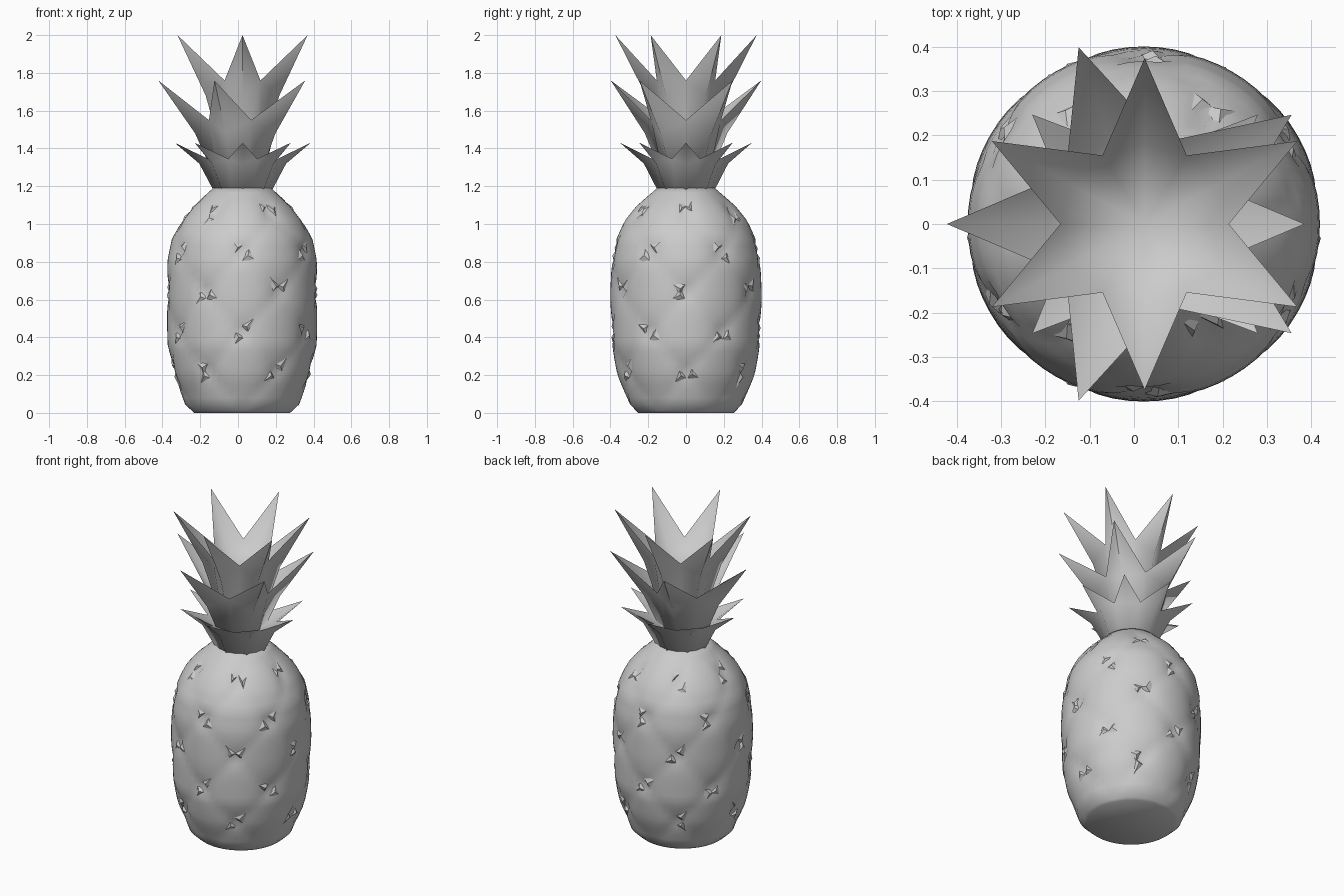
import bpy, bmesh, random
from math import pi, sin, cos, radians, exp
from mathutils import Vector

if "Cube" in bpy.data.objects:
    bpy.data.objects.remove(bpy.data.objects["Cube"])
random.seed(4)
CX = 0.022

grey = bpy.data.materials.new("plain grey")
grey.use_nodes = True
colour = (0.6, 0.6, 0.6, 1)
grey.diffuse_color = colour
grey.node_tree.nodes["Principled BSDF"].inputs["Base Color"].default_value = colour


def finish(name, bm, angle):
    """Turn a bmesh into a smooth shaded object."""
    bmesh.ops.recalc_face_normals(bm, faces=bm.faces)
    mesh = bpy.data.meshes.new(name)
    bm.to_mesh(mesh)
    bm.free()
    mesh.materials.append(grey)
    obj = bpy.data.objects.new(name, mesh)
    bpy.context.collection.objects.link(obj)
    bpy.ops.object.select_all(action="DESELECT")
    obj.select_set(True)
    bpy.context.view_layer.objects.active = obj
    bpy.ops.object.shade_smooth_by_angle(angle=radians(angle))


# Fruit outline as (height, radius)
OUTLINE = [(0, 0.25), (0.04, 0.297), (0.2, 0.36), (0.36, 0.392), (0.6, 0.398),
           (0.8, 0.394), (0.92, 0.37), (1.02, 0.32), (1.1, 0.255), (1.19, 0.15)]
PITCH, FIRST, STEP = 0.42, 0.22, pi / 3


def outline_radius(z):
    for (z0, r0), (z1, r1) in zip(OUTLINE, OUTLINE[1:]):
        if z <= z1:
            return r0 + (r1 - r0) * (z - z0) / (z1 - z0)
    return OUTLINE[-1][1]


def skin(a, z, lift=0.0):
    """Point on the fruit: round, with creases that deepen at lattice crossings."""
    u, v = (a - pi) / STEP, (z - FIRST) / PITCH
    da, db = (abs(w - round(w)) for w in (u + v, u - v))
    seam = max(exp(-da / 0.08), exp(-db / 0.08))
    pit = exp(-(da + db) / 0.2)
    fade = min(1, z / 0.1, max(0, (1.19 - z) / 0.1))
    r = outline_radius(z) + 0.003 + lift - fade * (0.004 * seam + 0.026 * pit)
    return Vector((CX + r * cos(a), r * sin(a), z))


# Fruit body, with rows spaced so that the creases run along the mesh diagonals
SEGMENTS = 72
heights = [0, 0.012] + [FIRST + PITCH / 12 * i for i in range(-5, 28)] + [1.19]
bm = bmesh.new()
rings = [[bm.verts.new(skin(2 * pi * i / SEGMENTS, z)) for i in range(SEGMENTS)]
         for z in heights]
for low, high in zip(rings, rings[1:]):
    for i in range(SEGMENTS):
        j = (i + 1) % SEGMENTS
        bm.faces.new((low[i], low[j], high[j], high[i]))
bm.faces.new(rings[0][::-1])
bm.faces.new(rings[-1])
finish("fruit_body", bm, 50)

# Raised scale tips around the lattice crossings
bm = bmesh.new()
for k in range(12):
    for row in range(3):
        a = pi + k * STEP / 2
        z = FIRST + PITCH * (row + 0.5 * (k % 2))
        if z > 1.08:
            continue
        for turn in random.sample((45, 135, 225, 315), 2):
            turn += random.uniform(-20, 20)
            along = Vector((cos(radians(turn)), sin(radians(turn))))
            across = Vector((-along.y, along.x))
            length, width = random.uniform(0.12, 0.17), random.uniform(0.03, 0.05)
            r = outline_radius(z)

            def place(p, lift):
                return bm.verts.new(skin(a + p.x / r, min(1.15, z + p.y), lift))

            root_a = place(along * 0.02 + across * width, -0.006)
            root_b = place(along * 0.02 - across * width, -0.006)
            end = place(along * length, -0.006)
            tip = place(along * 0.035, 0.015)
            for face in ((root_a, root_b, tip), (root_b, end, tip),
                         (end, root_a, tip), (root_a, end, root_b)):
                bm.faces.new(face)
finish("scale_tips", bm, 30)


def leaf_tier(name, count, start, cx, depth, base, ridge, valley, tip, floor):
    """Star-shaped cup of pointed leaves; each level is (radius, height)."""
    bm = bmesh.new()

    def ring(level, offset):
        r, z = level
        angles = [radians(start) + 2 * pi * (i + offset) / count for i in range(count)]
        return [bm.verts.new((cx + r * cos(a), depth * r * sin(a), z)) for a in angles]

    base_ridge, base_valley = ring(base, 0), ring(base, 0.5)
    outer, notch, points = ring(ridge, 0), ring(valley, 0.5), ring(tip, 0)
    inner = ring((ridge[0] - 0.03, ridge[1] + 0.02), 0)
    bottom = bm.verts.new((cx, 0, floor))
    for i in range(count):
        for n in (i - 1, i):
            # Outer skin, blade and hollow inside for half a leaf
            bm.faces.new((base_ridge[i], base_valley[n], notch[n], outer[i]))
            bm.faces.new((outer[i], notch[n], points[i]))
            bm.faces.new((inner[i], points[i], notch[n]))
            bm.faces.new((inner[i], notch[n], bottom))
    bm.faces.new([v for pair in zip(base_ridge, base_valley) for v in pair])
    finish(name, bm, 75)


# Crown of leaves, from the lowest tier to the highest
leaf_tier("lower_leaves", 8, 0, 0.025, 0.97, (0.14, 1.15), (0.23, 1.32),
          (0.2, 1.345), (0.36, 1.43), 1.25)
leaf_tier("middle_leaves", 5, 180, 0.008, 0.975, (0.12, 1.22), (0.235, 1.48),
          (0.2, 1.55), (0.43, 1.76), 1.4)
leaf_tier("upper_leaves", 6, 30, 0.024, 0.94, (0.12, 1.35), (0.225, 1.68),
          (0.19, 1.76), (0.398, 2.0), 1.62)
